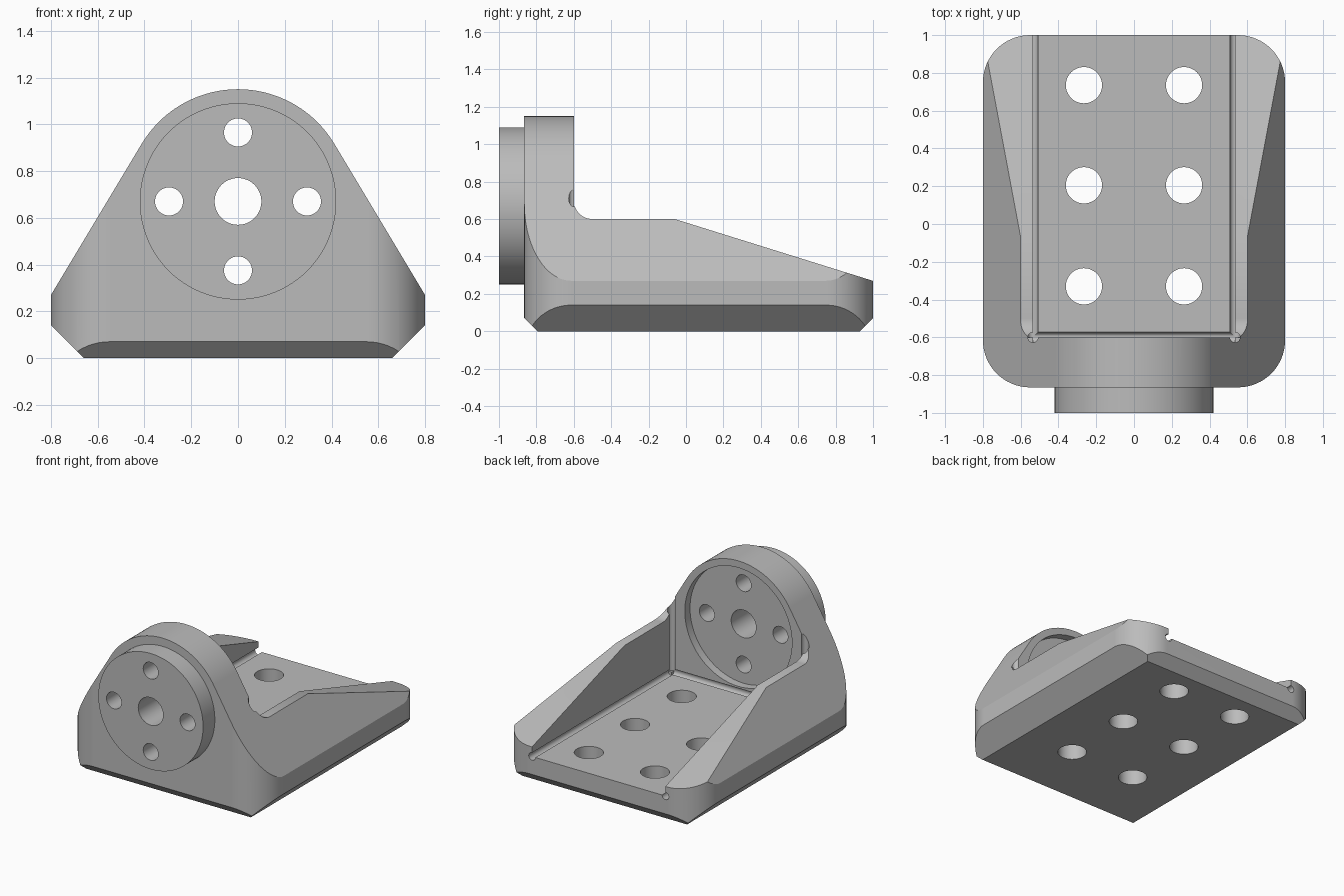
import bpy, bmesh, math
from math import sin, cos, radians
from mathutils import Vector

if "Cube" in bpy.data.objects:
    bpy.data.objects.remove(bpy.data.objects["Cube"], do_unlink=True)

# Main dimensions
FRONT, BACK, HALF = -0.865, 1.0, 0.8
WALL_Y, FLOOR_Z, INNER = -0.6, 0.2, 0.535
HUB_Z, HUB_R, PLATE_R = 0.67, 0.48, 0.42
RELIEF = 0.027

metal = bpy.data.materials.new("satin grey")
metal.use_nodes = True
grey = (0.5, 0.5, 0.5, 1)
metal.diffuse_color = grey
metal.node_tree.nodes["Principled BSDF"].inputs["Base Color"].default_value = grey


def prism(name, points, axis, lo, hi):
    """Extrude a closed 2D outline along an axis."""
    place = {"X": lambda p, d: (d, p[0], p[1]),
             "Y": lambda p, d: (p[0], d, p[1]),
             "Z": lambda p, d: (p[0], p[1], d)}[axis]
    bm = bmesh.new()
    face = bm.faces.new([bm.verts.new(place(p, lo)) for p in points])
    made = bmesh.ops.extrude_face_region(bm, geom=[face])["geom"]
    shift = Vector(place((0, 0), hi - lo))
    bmesh.ops.translate(bm, vec=shift, verts=[g for g in made if isinstance(g, bmesh.types.BMVert)])
    bmesh.ops.recalc_face_normals(bm, faces=bm.faces)
    mesh = bpy.data.meshes.new(name)
    bm.to_mesh(mesh)
    bm.free()
    mesh.materials.append(metal)
    ob = bpy.data.objects.new(name, mesh)
    bpy.context.collection.objects.link(ob)
    return ob


def arc(cx, cy, r, start, end, n):
    """Points on an arc, angles in degrees."""
    angles = [radians(start + (end - start) * i / n) for i in range(n + 1)]
    return [(cx + r * cos(a), cy + r * sin(a)) for a in angles]


def rod(name, axis, cx, cy, r, lo, hi, n=48):
    return prism(name, arc(cx, cy, r, 0, 360, n)[:-1], axis, lo, hi)


def combine(target, tool, operation):
    """Apply one boolean and discard the tool."""
    tool.hide_render = True
    mod = target.modifiers.new("shape", "BOOLEAN")
    mod.object, mod.operation, mod.solver = tool, operation, "EXACT"
    bpy.context.view_layer.objects.active = target
    bpy.ops.object.modifier_apply(modifier=mod.name)
    bpy.data.objects.remove(tool, do_unlink=True)


# Front outline: round top, tangent flanks, chamfered feet
tangent = math.degrees(math.atan2(-0.4, HALF) + math.acos(HUB_R / math.hypot(HALF, 0.4)))
outline = [(-0.66, 0), (0.66, 0), (0.83, 0.17), (0.83, 0.22)]
outline += arc(0, HUB_Z, HUB_R, tangent, 180 - tangent, 48)
outline += [(-0.83, 0.22), (-0.83, 0.17)]
bracket = prism("bracket", outline, "Y", -1.1, 1.2)

# Plan outline: rounded rectangle
R = 0.25
plan = []
for cx, cy, a in ((HALF - R, BACK - R, 0), (R - HALF, BACK - R, 90),
                  (R - HALF, FRONT + R, 180), (HALF - R, FRONT + R, 270)):
    plan += arc(cx, cy, R, a, a + 90, 16)
combine(bracket, prism("plan_form", plan, "Z", -0.2, 1.5), "INTERSECT")

# Side outline: upright wall, fillet, level and sloping rails, chamfered ends
side = [(-0.895, 0.1), (-0.765, -0.03), (0.9, -0.03), (1.03, 0.1), (1.03, 0.26), (-0.06, 0.6)]
side += arc(WALL_Y + 0.1, 0.7, 0.1, 270, 180, 12)
side += [(WALL_Y, 1.3), (-0.895, 1.3)]
combine(bracket, prism("side_form", side, "X", -1.1, 1.1), "INTERSECT")

# Channel between the side rails
channel = [(-INNER, WALL_Y), (INNER, WALL_Y), (INNER, 1.3), (-INNER, 1.3)]
combine(bracket, prism("channel", channel, "Z", FLOOR_Z, 1.4), "DIFFERENCE")

# Relief grooves along the inner corners
combine(bracket, rod("wall_relief", "X", WALL_Y, FLOOR_Z, RELIEF, -INNER, INNER, 24), "DIFFERENCE")
for s in (-1, 1):
    combine(bracket, rod("rail_relief", "Y", s * INNER, FLOOR_Z, RELIEF, WALL_Y, 1.3, 24), "DIFFERENCE")
    combine(bracket, rod("corner_relief", "Z", s * INNER, WALL_Y, RELIEF, FLOOR_Z, 1.3, 24), "DIFFERENCE")

# Round boss on the front and matching recess behind it
combine(bracket, rod("boss", "Y", 0, HUB_Z, PLATE_R, -1, -0.8, 96), "UNION")
combine(bracket, rod("recess", "Y", 0, HUB_Z, PLATE_R + 0.01, WALL_Y - 0.06, -0.3, 96), "DIFFERENCE")

# Hub bore with four bolt holes around it
combine(bracket, rod("bore", "Y", 0, HUB_Z, 0.1, -1.2, -0.4), "DIFFERENCE")
for x, z in arc(0, HUB_Z, 0.295, 0, 270, 3):
    combine(bracket, rod("bolt_hole", "Y", x, z, 0.06, -1.2, -0.4), "DIFFERENCE")

# Six mounting holes through the floor
for x in (-0.265, 0.265):
    for y in (-0.33, 0.205, 0.735):
        combine(bracket, rod("mounting_hole", "Z", x, y, 0.096, -0.3, 0.5), "DIFFERENCE")

# Smooth curved surfaces, crisp machined edges
bpy.ops.object.select_all(action="DESELECT")
bracket.select_set(True)
bpy.context.view_layer.objects.active = bracket
bpy.ops.object.shade_smooth_by_angle(angle=radians(25))
weighted = bracket.modifiers.new("even_shading", "WEIGHTED_NORMAL")
weighted.keep_sharp = True
